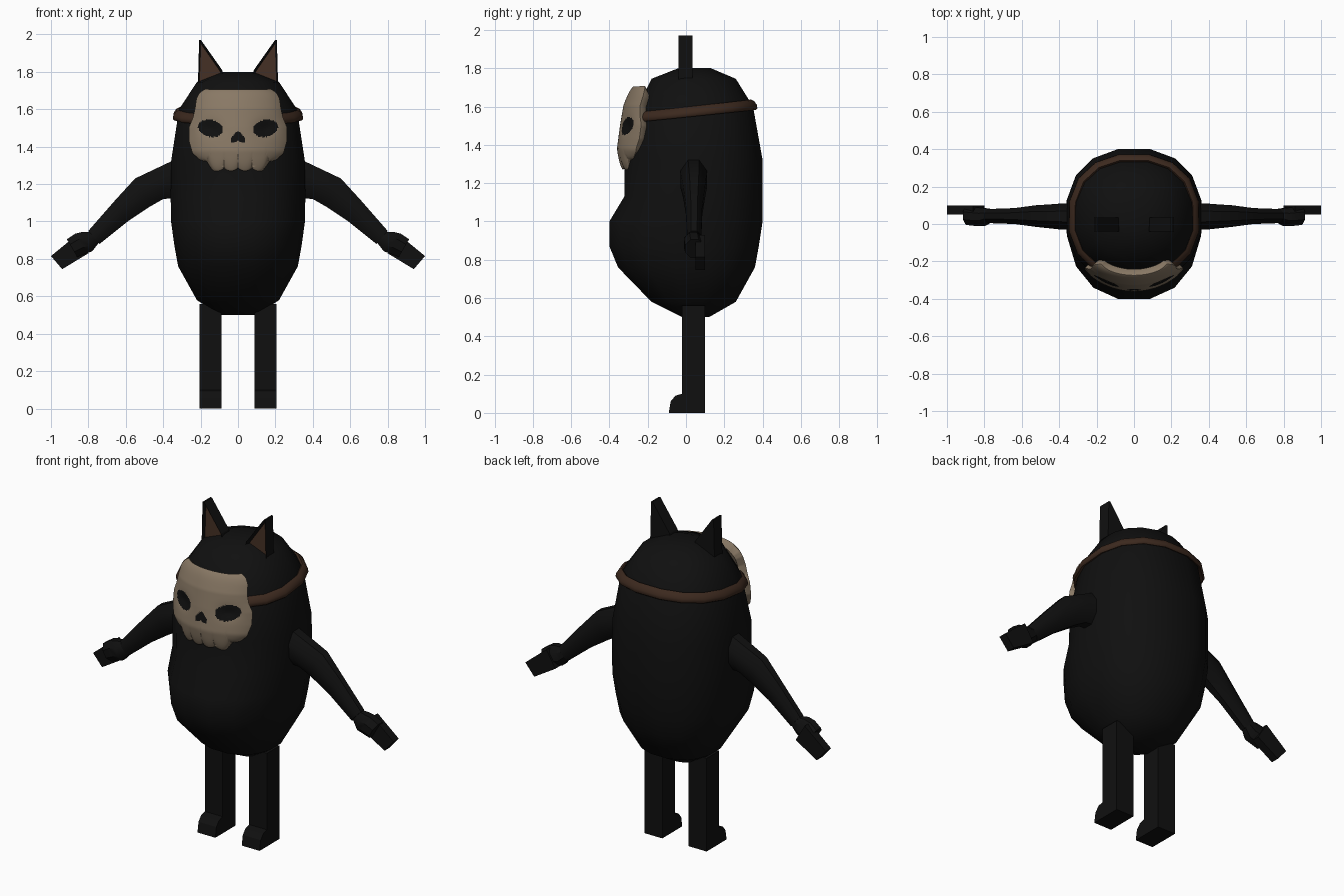
import bpy, bmesh, math
from mathutils import Vector

cube = bpy.data.objects.get("Cube")
if cube:
    bpy.data.objects.remove(cube)


def material(name, color):
    m = bpy.data.materials.new(name)
    m.use_nodes = True
    m.diffuse_color = (*color, 1)
    bsdf = next(n for n in m.node_tree.nodes if n.type == 'BSDF_PRINCIPLED')
    bsdf.inputs["Base Color"].default_value = (*color, 1)
    bsdf.inputs["Roughness"].default_value = 0.9
    return m


BLACK = material("soft_black", (0.005, 0.005, 0.005))
BONE = material("bone", (0.25, 0.19, 0.13))
STRAP = material("leather_brown", (0.045, 0.022, 0.013))
EAR = material("inner_ear_brown", (0.06, 0.03, 0.018))


def finish(bm, name, mats, smooth=None, mirror=False):
    bmesh.ops.recalc_face_normals(bm, faces=bm.faces)
    me = bpy.data.meshes.new(name)
    bm.to_mesh(me)
    bm.free()
    ob = bpy.data.objects.new(name, me)
    bpy.context.collection.objects.link(ob)
    for m in mats:
        me.materials.append(m)
    if mirror:
        ob.modifiers.new("mirror", 'MIRROR')
    if smooth:
        bpy.ops.object.select_all(action='DESELECT')
        ob.select_set(True)
        bpy.context.view_layer.objects.active = ob
        bpy.ops.object.shade_smooth_by_angle(angle=math.radians(smooth))
    return ob


def loft(sections):
    """Skin a list of equal-length rings and cap both ends."""
    bm = bmesh.new()
    rings = [[bm.verts.new(p) for p in s] for s in sections]
    n = len(rings[0])
    for a, b in zip(rings, rings[1:]):
        for i in range(n):
            bm.faces.new((a[i], a[(i + 1) % n], b[(i + 1) % n], b[i]))
    bm.faces.new(rings[0])
    bm.faces.new(rings[-1])
    return bm


def prism(profile, axis, lo, hi):
    """Extrude a 2D profile along x (profile = y, z) or y (profile = x, z)."""
    def at(d):
        return [(d, a, b) if axis == 'x' else (a, d, b) for a, b in profile]
    return loft([at(lo), at(hi)])


def lerp_table(table, z):
    """Interpolate rows of (z, values...) sorted by rising z."""
    for a, b in zip(table, table[1:]):
        if z <= b[0]:
            t = max(0, (z - a[0]) / (b[0] - a[0]))
            return [p + (q - p) * t for p, q in zip(a, b)]
    return table[-1]


# Body: rings of height, half width, front y, back y
BODY = [(0.50, 0.10, -0.02, 0.12), (0.58, 0.22, -0.18, 0.26), (0.76, 0.32, -0.355, 0.36),
        (0.87, 0.34, -0.40, 0.38), (1.00, 0.358, -0.40, 0.40), (1.13, 0.36, -0.322, 0.40),
        (1.32, 0.358, -0.32, 0.40), (1.60, 0.315, -0.25, 0.35), (1.745, 0.22, -0.18, 0.26),
        (1.80, 0.095, -0.04, 0.13)]
SIDES, MID = 16, 0.04


def body_point(z, i, grow=0.0):
    _, w, front, back = lerp_table(BODY, z)
    a = (i + 0.5) * math.tau / SIDES
    peak = math.cos(math.pi / SIDES) ** 0.88
    c, s = (math.copysign(abs(f) ** 0.88, f) / peak for f in (math.cos(a), math.sin(a)))
    depth = back - MID if s > 0 else MID - front
    return Vector((c * (w + grow), MID + s * (depth + grow), z))


finish(loft([[body_point(r[0], i) for i in range(SIDES)] for r in BODY]),
       "body", [BLACK], smooth=50)

# Strap: a thin band round the head, rising to the back
band = []
for i in range(-3, SIDES // 2 + 3):
    y = body_point(1.58, i).y
    z = 1.575 + 0.11 * (y - MID)
    mid = body_point(z, i, 0.008)
    out = Vector((mid.x, mid.y - MID, 0)).normalized()
    ring = []
    for k in range(8):
        a = k * math.tau / 8
        ring.append(mid + out * 0.018 * math.cos(a) + Vector((0, 0, 0.027 * math.sin(a)))
                    - out * 0.012 * math.sin(a))
    band.append(ring)
finish(loft(band), "mask_strap", [STRAP], smooth=60)

# Ears: wedges with a sunken brown front
bm = prism([(0.215, 1.70), (0.07, 1.76), (0.085, 1.81), (0.198, 1.97), (0.208, 1.97)],
           'y', -0.04, 0.035)
bm.normal_update()
bmesh.ops.recalc_face_normals(bm, faces=bm.faces)
front = min(bm.faces, key=lambda f: f.calc_center_median().y)
bmesh.ops.inset_region(bm, faces=[front], thickness=0.013, depth=-0.02)
front.material_index = 1
finish(bm, "ears", [BLACK, EAR], mirror=True)

# Legs with short rounded feet
leg = [(0.10, 0), (0.10, 0.56), (-0.02, 0.56), (-0.02, 0.10), (-0.055, 0.09),
       (-0.08, 0.06), (-0.09, 0)]
finish(prism(leg, 'x', 0.088, 0.207), "legs", [BLACK], mirror=True)


def limb(rows):
    """Eight-sided sections from a top point, a bottom point and a y range."""
    out = []
    for tx, tz, bx, bz, y0, y1 in rows:
        c = Vector(((tx + bx) / 2, (y0 + y1) / 2, (tz + bz) / 2))
        up = Vector((tx - bx, 0, tz - bz)) / 2
        grow = 1 / math.cos(math.pi / 8)
        out.append([c + grow * (up * math.cos(a) + Vector((0, (y1 - y0) / 2 * math.sin(a), 0)))
                    for a in ((k + 0.5) * math.tau / 8 for k in range(8))])
    return loft(out)


# Arms, palms and fingers
finish(limb([(0.27, 1.33, 0.29, 1.13, -0.03, 0.11), (0.36, 1.32, 0.40, 1.12, -0.03, 0.11),
             (0.55, 1.23, 0.47, 1.08, -0.015, 0.10), (0.66, 1.11, 0.59, 1.00, 0.0, 0.085),
             (0.80, 0.95, 0.74, 0.88, 0.005, 0.08)]), "arms", [BLACK], 50, True)
finish(limb([(0.79, 0.945, 0.745, 0.885, 0.01, 0.08), (0.83, 0.945, 0.78, 0.84, -0.01, 0.085),
             (0.87, 0.935, 0.81, 0.83, -0.01, 0.09), (0.915, 0.905, 0.86, 0.81, -0.005, 0.095)]),
       "palms", [BLACK], 40, True)
finish(loft([[(x, y, z) for x, z, y in ((a, b, 0.05), (a, b, 0.10), (c, d, 0.10), (c, d, 0.05))]
             for a, b, c, d in ((0.86, 0.93, 0.80, 0.83), (1.0, 0.815, 0.94, 0.745))]),
       "fingers", [BLACK], mirror=True)

# Skull mask: curved plate with scalloped teeth, dark eyes and nose by rule
WIDTH = [(1.33, 0.15), (1.345, 0.195), (1.375, 0.23), (1.43, 0.246), (1.50, 0.246),
         (1.55, 0.225), (1.60, 0.214), (1.65, 0.207), (1.675, 0.193), (1.69, 0.165)]
DEPTH = [(1.28, -0.325), (1.38, -0.338), (1.50, -0.322), (1.60, -0.305), (1.69, -0.27)]


def mask_point(u, v):
    z = 1.33 + 0.36 * v
    x = u * lerp_table(WIDTH, z)[1]
    if abs(x) < 0.14:
        z -= 0.05 * abs(math.sin(math.pi * x / 0.07)) ** 0.4 * (1 - v) ** 4
    y = lerp_table(DEPTH, z)[1] + 1.5 * x * x
    # brow, cheek and socket relief
    y += 0.014 * math.exp(-((abs(x) - 0.14) / 0.05) ** 2 - ((z - 1.495) / 0.04) ** 2)
    y += 0.012 * (abs(u) ** 8 + abs(2 * v - 1) ** 10)
    return x, y, z


def is_hole(p):
    x, z = abs(p.x), p.z
    dx, dz = x - 0.138, z - 1.495 - 0.12 * (x - 0.138)
    eye = (dx / 0.064) ** 2 + (dz / 0.049) ** 2 < 1
    nose = 1.418 + max(0, 0.012 - x) < z < 1.476 - 1.1 * max(0, x - 0.008) and x < 0.037
    return eye or nose


bm = bmesh.new()
NU, NV = 84, 60
grid = [[bm.verts.new(mask_point(2 * i / NU - 1, j / NV)) for i in range(NU + 1)]
        for j in range(NV + 1)]
for j in range(NV):
    for i in range(NU):
        f = bm.faces.new((grid[j][i], grid[j][i + 1], grid[j + 1][i + 1], grid[j + 1][i]))
        f.material_index = int(is_hole(f.calc_center_median()))
mask = finish(bm, "skull_mask", [BONE, BLACK], smooth=60)
if mask.data.polygons[0].normal.y > 0:
    mask.data.flip_normals()
shell = mask.modifiers.new("thickness", 'SOLIDIFY')
shell.thickness = 0.045
shell.offset = 0
mask.modifiers.move(len(mask.modifiers) - 1, 0)
edge = mask.modifiers.new("soft_rim", 'BEVEL')
edge.width, edge.segments = 0.012, 2
edge.angle_limit = math.radians(60)
mask.modifiers.move(len(mask.modifiers) - 1, 1)
